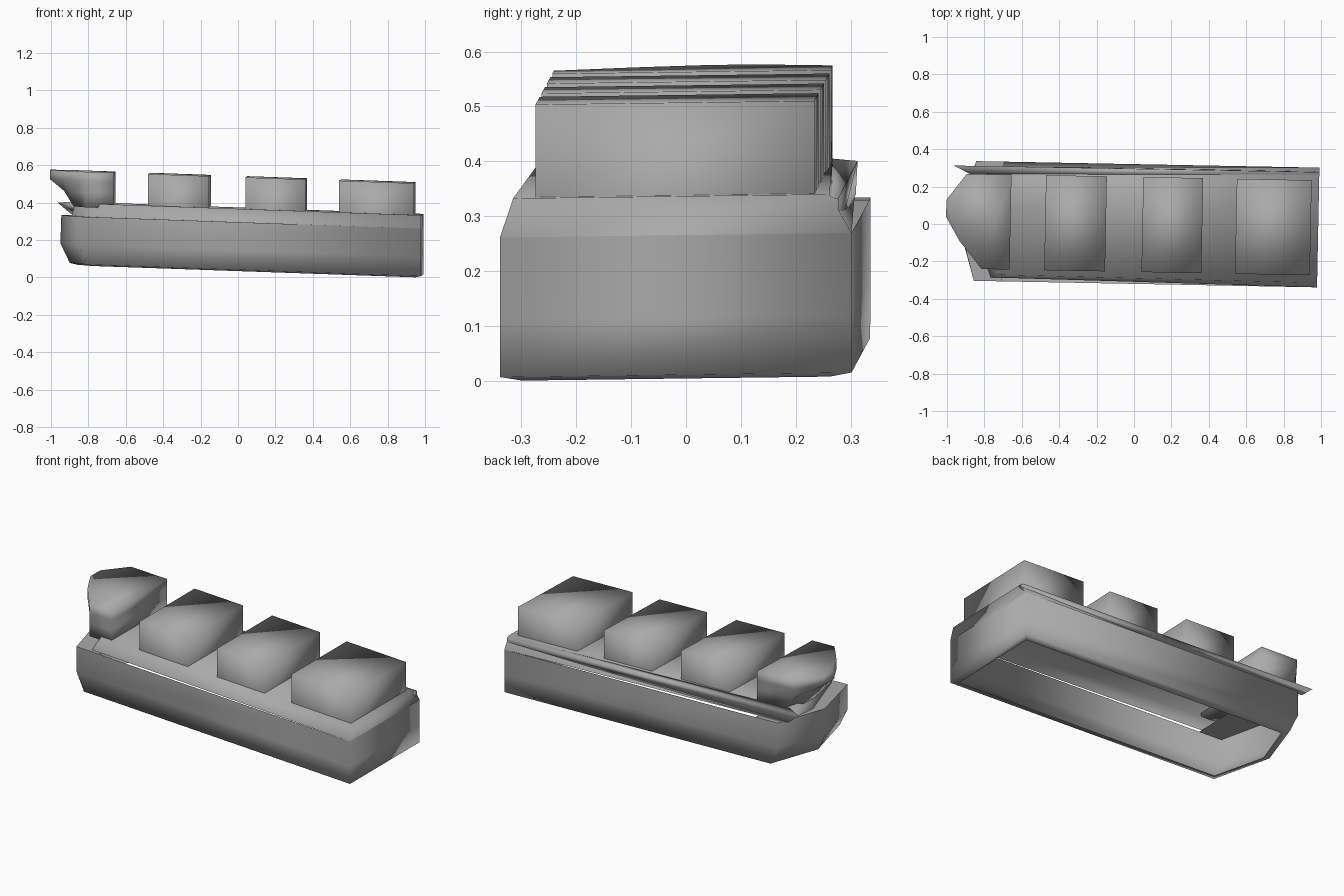
import bpy
import bmesh

if "Cube" in bpy.data.objects:
    bpy.data.objects.remove(bpy.data.objects["Cube"], do_unlink=True)

gray = bpy.data.materials.new("plain gray")
gray.use_nodes = True
COLOR = (0.4, 0.4, 0.4, 1)
gray.diffuse_color = COLOR
gray.node_tree.nodes["Principled BSDF"].inputs["Base Color"].default_value = COLOR


def lean(x, y, z):
    """Whole body sits slightly turned and tipped toward the stern."""
    return (x + 0.02 * y, y - 0.019 * x, z - 0.035 * x + 0.013 * y)


def loft(name, rings, cap_top=False, cap_bottom=False):
    """Skin matching counter-clockwise rings of 3D points, bottom to top."""
    bm = bmesh.new()
    loops = [[bm.verts.new(lean(*p)) for p in ring] for ring in rings]
    n = len(rings[0])
    for low, high in zip(loops, loops[1:]):
        for i in range(n):
            j = (i + 1) % n
            bm.faces.new((low[i], low[j], high[j], high[i]))
    if cap_top:
        bm.faces.new(loops[-1])
    if cap_bottom:
        bm.faces.new(loops[0][::-1])
    for f in bm.faces:
        f.smooth = True
    mesh = bpy.data.meshes.new(name)
    bm.to_mesh(mesh)
    bm.free()
    mesh.materials.append(gray)
    obj = bpy.data.objects.new(name, mesh)
    bpy.context.collection.objects.link(obj)
    return obj


def level(points, z):
    return [(x, y, z) for x, y in points]


STERN, SIDE, WALL_TOP, DECK, ROOF = 0.985, 0.32, 0.30, 0.371, 0.54


def hull_outline(stern, side, shoulder, tip):
    return [(stern, -side), (stern, side), (shoulder, side), (tip, 0.02), (shoulder, -side)]


# Hollow hull with a pointed bow and a narrow lip around the open bottom
loft("hull", [
    level(hull_outline(STERN - 0.03, 0.28, -0.77, -0.86), 0.038),
    level(hull_outline(STERN, SIDE, -0.80, -0.90), 0.046),
    level(hull_outline(STERN, SIDE, -0.85, -0.95), 0.15),
    level(hull_outline(STERN, SIDE, -0.85, -0.945), WALL_TOP),
])

# Low plate covering the bow
loft("bow_plate", [level([(-0.7, -SIDE), (-0.7, SIDE), (-0.85, SIDE),
                          (-0.945, 0.02), (-0.85, -SIDE)], WALL_TOP)], cap_top=True)

# Raised deck with sloping sides
loft("upper_deck", [
    level([(STERN, -SIDE), (STERN, SIDE), (-0.88, 0.29), (-0.89, 0.05), (-0.76, -0.3)], WALL_TOP),
    level([(STERN, -0.296), (STERN, 0.28), (-0.88, 0.25), (-0.87, 0.05), (-0.72, -0.285)], DECK),
], cap_top=True)

# Back rail, running past the deck to a point at the bow
loft("back_rail", [
    [(-0.88, 0.25, DECK), (-0.97, 0.294, 0.363), (-0.90, 0.292, 0.305)],
    [(STERN, 0.25, DECK), (STERN, 0.296, 0.363), (STERN, 0.30, 0.305)],
], cap_top=True, cap_bottom=True)

# Three box blocks on the deck
for name, x0, x1 in (("middle_left_block", -0.475, -0.15),
                     ("middle_right_block", 0.045, 0.365),
                     ("stern_block", 0.545, 0.945)):
    base = [(x0, -0.256), (x1, -0.256), (x1, 0.252), (x0, 0.252)]
    loft(name, [level(base, DECK), level(base, ROOF)], cap_top=True)

# Pointed bow block, undercut toward the deck
top = [(-0.66, -0.256), (-0.66, 0.252), (-0.9, 0.25), (-1.005, 0.11),
       (-1.005, 0.02), (-0.93, -0.11), (-0.81, -0.256)]


def undercut(limit):
    return [(max(x, limit + 0.25 * abs(y - 0.06)), y) for x, y in top]


loft("bow_block", [
    level(undercut(-0.89), 0.35),
    level(undercut(-0.94), 0.43),
    level(top, 0.49),
    level(top, ROOF),
], cap_top=True, cap_bottom=True)
